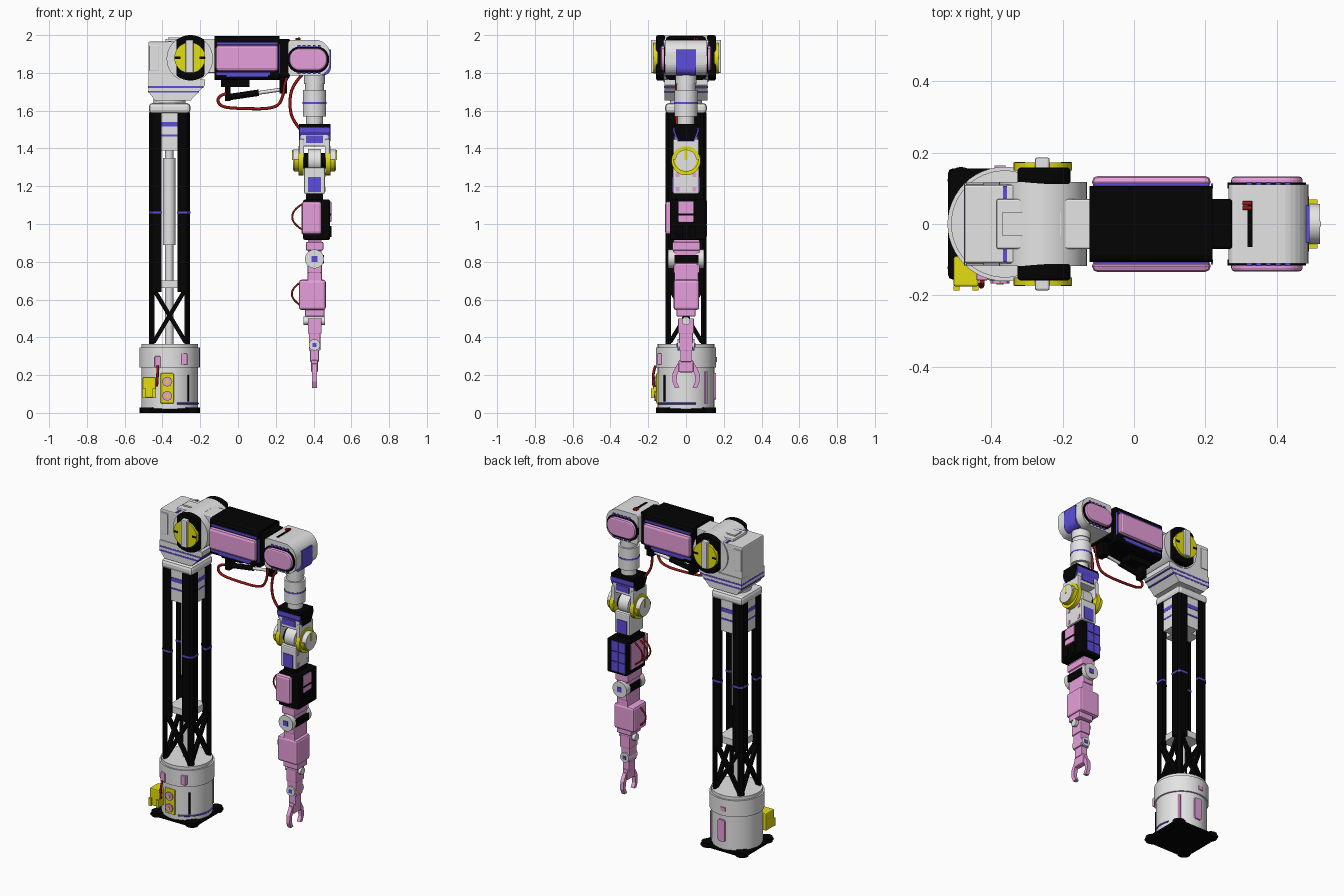
import bpy, bmesh, math
from mathutils import Vector

def material(name, *rgb):
    m = bpy.data.materials.new(name)
    m.diffuse_color = (*rgb, 1)
    return m

GREY, BLACK = material("light_grey", 0.78, 0.78, 0.78), material("black", 0.001, 0.001, 0.001)
PINK, YELLOW = material("pink", 0.83, 0.36, 0.74), material("yellow", 0.78, 0.74, 0.005)
BLUE, RED = material("blue", 0.11, 0.075, 0.70), material("red", 0.33, 0.008, 0.006)
CX, WX = -0.362, 0.405            # tower axis and hanging arm axis
SIDES, ENDS, FOUR = [(1, 0)], [(0, WX)], [(0, CX), (1, 0)]   # mirror planes (axis, position)
smooth = []

def finish(name, bm, mat, bevel, sym):
    for axis, c in sym:
        for v in [g for g in bmesh.ops.duplicate(bm, geom=bm.verts[:] + bm.edges[:] + bm.faces[:])["geom"]
                  if isinstance(g, bmesh.types.BMVert)]:
            v.co[axis] = 2 * c - v.co[axis]
    bmesh.ops.recalc_face_normals(bm, faces=bm.faces)
    me = bpy.data.meshes.new(name)
    bm.to_mesh(me)
    bm.free()
    me.materials.append(mat)
    ob = bpy.data.objects.new(name, me)
    bpy.context.collection.objects.link(ob)
    if bevel:
        b = ob.modifiers.new("bevel", 'BEVEL')
        b.width, b.segments, b.limit_method = bevel, 2, 'ANGLE'
    return ob

def prism(name, pts, axis, lo, hi, mat, bevel=0, sym=()):
    """Extrude a 2D outline along x (y,z), y (x,z) or z (x,y)."""
    put = {'x': lambda a, b, t: (t, a, b), 'y': lambda a, b, t: (a, t, b), 'z': lambda a, b, t: (a, b, t)}[axis]
    bm = bmesh.new()
    rings = [[bm.verts.new(put(a, b, t)) for a, b in pts] for t in (lo, hi)]
    for r in rings:
        bm.faces.new(r)
    for i in range(len(pts)):
        j = (i + 1) % len(pts)
        bm.faces.new((rings[0][i], rings[0][j], rings[1][j], rings[1][i]))
    return finish(name, bm, mat, bevel, sym)

def box(name, x0, x1, y0, y1, z0, z1, mat, bevel=0, sym=()):
    return prism(name, [(x0, y0), (x1, y0), (x1, y1), (x0, y1)], 'z', z0, z1, mat, bevel, sym)

def arc(ca, cb, r, a0, a1, n):
    return [(ca + r * math.cos(math.radians(a0 + (a1 - a0) * i / n)),
             cb + r * math.sin(math.radians(a0 + (a1 - a0) * i / n))) for i in range(n + 1)]

def cyl(name, axis, ca, cb, r, lo, hi, mat, n=32, sym=()):
    smooth.append(prism(name, arc(ca, cb, r, 0, 360, n)[:-1], axis, lo, hi, mat, 0, sym))

def rounded(x0, x1, z0, z1, bl, br, tr, tl, n=8):
    return (arc(x0 + bl, z0 + bl, bl, 180, 270, n) + arc(x1 - br, z0 + br, br, 270, 360, n)
            + arc(x1 - tr, z1 - tr, tr, 0, 90, n) + arc(x0 + tl, z1 - tl, tl, 90, 180, n))

def tube(name, pts, r, mat, spline='NURBS'):
    cu = bpy.data.curves.new(name, 'CURVE')
    cu.dimensions, cu.bevel_depth, cu.bevel_resolution, cu.use_fill_caps = '3D', r, 2, True
    s = cu.splines.new(spline)
    s.points.add(len(pts) - 1)
    for p, c in zip(s.points, pts):
        p.co = (*c, 1)
    if spline == 'NURBS':
        s.use_endpoint_u, s.order_u = True, 3
    cu.materials.append(mat)
    bpy.context.collection.objects.link(bpy.data.objects.new(name, cu))

# Base
box("base_plate", CX - .158, CX + .158, -.155, .155, 0, .022, BLACK, .012)
cyl("base_feet", 'z', CX + .122, .122, .038, 0, .028, BLACK, 16, FOUR)
for name, r, z0, z1 in (("drum", .15, .02, .25), ("collar", .16, .24, .345), ("collar_top", .15, .345, .365)):
    cyl("base_" + name, 'z', CX, 0, r, z0, z1, GREY, 48)
tube("base_stripe", [(x, y, .05) for x, y in arc(CX, 0, .151, -75, 20, 20)], .005, BLUE, 'POLY')
box("yellow_connector", -.505, -.435, -.175, -.09, .08, .19, YELLOW, .006)
for x in (-.505, -.452):
    box("connector_prong", x, x + .017, -.186, -.172, .08, .13, YELLOW)
box("valve_panel", -.41, -.34, -.158, -.13, .05, .21, YELLOW, .005)
for z in (.09, .165):
    cyl("valve", 'y', -.375, z, .027, -.166, -.15, PINK, 8)
    cyl("valve_core", 'y', -.375, z, .010, -.170, -.15, YELLOW, 8)
for x, z, y in ((-.425, .24, -.158), (-.284, .255, -.152)):
    box("collar_tag", x - .016, x + .016, y, y + .05, z, z + .06, PINK, .004)
tube("base_cable", [(-.425, -.16, .25), (-.425, -.182, .2), (-.43, -.17, .14)], .007, RED)
box("base_scale", -.268, -.26, -.118, -.08, .06, .20, BLACK)
cyl("base_side_strip", 'z', CX + .104, .104, .011, .05, .22, PINK, 8)
prism("base_back_tag", rounded(-.385, -.335, .07, .21, .012, .012, .012, .012, 3), 'y', .14, .158, PINK)
box("collar_back_tag", -.39, -.36, .15, .164, .27, .295, PINK)

# Tower of four posts with cross bracing
def post(name, inner, z0, z1, mat, g=0):
    h, c, t = .108 + g, .016, inner + .022
    pts = [(inner - g, h), (h - c, h), (h, h - c), (h, inner - g), (.085, inner - g), (inner - g, .085)]
    prism(name, [(CX + a, b) for a, b in pts], 'z', z0, z1, mat, 0, FOUR)

post("tower_posts", .042, .64, 1.59, BLACK)
post("tower_post_feet", .079, .36, .65, BLACK)
post("post_stripes", .042, 1.055, 1.067, BLUE, .002)
for x0, x1, y0, y1 in ((.074, .1, .08, .1),):
    slant = [(-x1, .37), (-x0, .37), (x1, .66), (x0, .66)]
    prism("brace_front_back", [(CX + a, z) for a, z in slant], 'y', y0, y1, BLACK, 0, FOUR)
    prism("brace_sides", slant, 'x', CX + y0, CX + y1, BLACK, 0, FOUR)
cyl("tower_rod", 'z', CX - .002, 0, .022, .36, 1.45, GREY, 20)
cyl("tower_sleeve", 'z', CX - .002, 0, .034, .89, 1.35, GREY, 20)
box("tower_shelf", CX - .08, CX + .08, -.08, .08, .66, .70, GREY)
for name, a, b in (("front", .042, .1), ("side", .1, .042)):
    box("tower_head_" + name, CX - a, CX + a, -b, b, 1.39, 1.60, GREY)
    for z0, z1 in ((1.464, 1.474), (1.515, 1.54)):
        box("head_stripe_" + name, CX - a - .001, CX + a + .001, -b - .003, b + .003, z0, z1, BLUE)
box("tower_cap", CX - .11, CX + .11, -.11, .11, 1.585, 1.64, GREY, .018)
cyl("turntable", 'z', CX, 0, .085, 1.63, 1.67, GREY)

# Shoulder
skirt = [(-.475, 1.70), (-.44, 1.655), (-.25, 1.655), (-.175, 1.735), (-.175, 1.765), (-.475, 1.765)]
prism("shoulder_skirt", skirt, 'y', -.115, .115, GREY)
for z, x1 in ((1.70, -.206), (1.726, -.182)):
    box("skirt_stripe", -.476, x1, -.1165, .1165, z - .005, z + .005, BLUE)
box("shoulder_block", -.475, -.20, -.11, .11, 1.76, 1.965, GREY, .006)
box("shoulder_ridge", -.385, -.12, -.07, .07, 1.80, 1.98, GREY, .006)
box("ridge_plate", -.37, -.205, -.032, .032, 1.975, 1.988, GREY)
cyl("shoulder_drum", 'y', -.255, 1.875, .123, -.118, .118, GREY, 40)
box("shoulder_vent", -.47, -.42, .108, .116, 1.81, 1.945, GREY, .003, SIDES)
box("ridge_stripe", -.367, -.355, .07, .107, 1.95, 1.969, BLUE, 0, SIDES)
prism("shoulder_brake", arc(-.252, 1.88, .12, 52, 128, 18) + arc(-.252, 1.88, .12, 232, 308, 18), 'y', .11, .158, BLACK, .008, SIDES)
cyl("shoulder_hub", 'y', -.255, 1.88, .082, .15, .172, YELLOW, 32, SIDES)
box("hub_bar", -.277, -.236, .15, .186, 1.80, 1.975, GREY, .006, SIDES)
for x in (-.32, -.19):
    box("hub_notch", x - .015, x + .015, .165, .174, 1.874, 1.886, BLACK, 0, SIDES)

# Upper arm
prism("upper_arm", rounded(-.107, .107, 1.762, 1.995, .02, .02, .02, .02, 2), 'x', -.125, .22, BLACK)
box("upper_arm_end", .21, .275, -.07, .07, 1.775, 1.98, BLACK, .008)
box("arm_panel", -.118, .215, .10, .135, 1.808, 1.948, PINK, .02, SIDES)
for x0, x1, z0, z1 in ((-.115, .17, 1.788, 1.802), (-.06, .16, 1.778, 1.79), (-.11, .21, 1.951, 1.962), (.216, .2215, 1.80, 1.95)):
    box("arm_stripe", x0, x1, .10, .113, z0, z1, BLUE, 0, SIDES)

# Support strut and cables below the arm
box("strut_mount", -.09, .06, -.04, .04, 1.725, 1.77, BLACK)
box("strut_bracket", -.07, -.04, -.03, .03, 1.65, 1.74, BLACK)
tube("strut_barrel", [(-.06, 0, 1.67), (.11, 0, 1.695)], .017, BLACK, 'POLY')
tube("strut_rod", [(.10, 0, 1.693), (.23, 0, 1.712)], .010, GREY, 'POLY')
box("strut_end", .22, .26, -.03, .03, 1.69, 1.78, BLACK)
tube("arm_cable", [(-.06, -.05, 1.69), (-.11, -.05, 1.68), (-.10, -.05, 1.62), (.02, -.05, 1.61), (.2, -.05, 1.61),
                   (.24, -.05, 1.67), (.25, -.05, 1.78), (.30, -.05, 1.82)], .008, RED)
tube("forearm_cable", [(.34, -.05, 1.79), (.29, -.05, 1.74), (.27, -.05, 1.64), (.29, -.05, 1.54), (.35, -.04, 1.48)], .008, RED)

# Elbow
prism("elbow_housing", rounded(.265, .488, 1.785, 1.975, .02, .07, .08, .02), 'y', -.11, .11, GREY)
prism("elbow_trim", rounded(.262, .482, 1.80, 1.94, *[.065] * 4), 'y', .10, .116, BLACK, 0, SIDES)
prism("elbow_panel", rounded(.272, .472, 1.812, 1.93, *[.056] * 4), 'y', .10, .133, PINK, .01, SIDES)
for i in range(5):
    for z in (1.798, 1.942):
        box("trim_dash", .315 + i * .027, .330 + i * .027, .10, .118, z - .005, z + .005, BLUE, 0, SIDES)
box("elbow_slot", .318, .332, -.065, .065, 1.96, 1.978, BLACK)
prism("elbow_end_plate", rounded(.45, .4915, 1.787, 1.925, .001, .04, .001, .001), 'y', -.052, .052, BLUE)
for y in (.045, .058):
    tube("elbow_wire", [(.305, y, 1.978), (.33, y, 1.982)], .006, RED, 'POLY')

# Forearm swivel
for r, z0, z1 in ((.055, 1.74, 1.80), (.050, 1.70, 1.74), (.062, 1.57, 1.71), (.045, 1.52, 1.57)):
    cyl("swivel", 'z', WX, 0, r, z0, z1, GREY)
cyl("swivel_stripe", 'z', WX, 0, .0635, 1.635, 1.645, BLUE)

# Yoke and wrist joint
box("yoke_cap", .322, .485, -.065, .065, 1.475, 1.53, BLACK, .01)
box("yoke_body", .33, .48, -.06, .06, 1.41, 1.478, GREY, .006)
box("yoke_panel", .36, .45, -.066, .066, 1.43, 1.468, BLUE)
prism("yoke_side", [(-.06, 1.53), (.06, 1.53), (.06, 1.49), (.04, 1.44), (-.04, 1.44), (-.06, 1.49)], 'x', .324, .489, BLACK)
prism("yoke_trim", [(-.068, 1.51), (.068, 1.51), (.068, 1.487), (.044, 1.437), (-.044, 1.437), (-.068, 1.487)], 'x', .326, .487, BLUE)
box("yoke_arms", .46, .486, -.068, .068, 1.34, 1.45, GREY, .006, ENDS)
cyl("wrist_rings", 'x', 0, 1.335, .077, .463, .49, YELLOW, 32, ENDS)
prism("wrist_lower_rings", arc(0, 1.345, .068, 180, 360, 16), 'x', .47, .514, YELLOW, 0, ENDS)
cyl("wrist_caps", 'x', 0, 1.338, .056, .48, .52, GREY, 32, ENDS)
box("wrist_marks", .51, .523, -.007, .007, 1.34, 1.393, YELLOW, 0, ENDS)
cyl("wrist_axle", 'x', 0, 1.335, .04, WX - .06, WX + .06, BLACK)
cyl("wrist_hub", 'x', 0, 1.335, .062, WX - .035, WX + .035, GREY)
box("wrist_block", .35, .46, -.07, .07, 1.16, 1.30, GREY, .008)
box("wrist_panel", .37, .44, -.074, .074, 1.17, 1.25, BLUE)
for z in (1.185, 1.26):
    box("wrist_dots", .455, .463, .035, .055, z - .012, z + .012, PINK, 0, SIDES)
box("wrist_base", .36, .45, -.05, .05, 1.12, 1.165, BLACK)

# Tool controller
box("controller_case", .345, .488, -.085, .108, .915, 1.13, BLACK, .01)
box("controller_front", .338, .443, -.11, -.07, .945, 1.12, PINK, .014)
box("controller_side", .337, .36, -.06, .07, .945, 1.11, PINK, .006)
box("controller_inner", .48, .494, -.04, .04, 1.01, 1.12, PINK, .004)
box("controller_keys", .485, .496, .015, .05, .93, .99, BLACK, 0, SIDES)
box("controller_bar", .485, .496, -.05, .05, 1.045, 1.055, BLACK)
for x in (.354, .404):
    for z in (.935, 1.0, 1.065):
        box("controller_back_panel", x, x + .047, .1, .112, z, z + .06, BLUE)
for y in (-.05, -.02, .03):
    tube("controller_wire", [(.35, y, 1.11), (.29, y, 1.08), (.285, y, 1.0), (.35, y, .965)], .005, RED)

# Middle joint and lower link
box("joint_neck", .37, .443, -.066, .072, .74, .92, PINK, .006)
box("joint_collar", .36, .452, -.072, .075, .86, .905, PINK, .006)
box("joint_strap", .36, .456, -.062, .066, .79, .835, BLACK)
cyl("joint_caps", 'y', WX, .815, .05, .055, .095, GREY, 32, SIDES)
box("joint_marks", .390, .420, .09, .099, .80, .83, BLUE, 0, SIDES)
box("joint_lower", .368, .445, -.062, .066, .69, .79, PINK, .006)
box("lower_link", .322, .465, -.066, .07, .545, .705, PINK, .014)
tube("link_wire", [(.33, .0, .69), (.285, 0, .66), (.285, 0, .6), (.33, 0, .57)], .005, RED)
box("link_foot", .355, .458, -.05, .05, .51, .55, PINK, .006)
cyl("link_roller", 'x', 0, .487, .022, .348, .46, GREY, 20)
box("tool_stem", .37, .442, -.042, .042, .42, .50, PINK, .004)
box("tool_wrist", .376, .436, -.036, .036, .33, .425, PINK, .004)
cyl("tool_pivot", 'y', WX, .36, .030, -.046, .046, GREY, 24)
box("pivot_mark", .394, .416, -.049, .049, .349, .371, BLUE)

# Gripper
box("gripper_palm", .382, .428, -.03, .03, .27, .34, PINK, .004)
box("gripper_mount", .386, .424, -.04, .04, .215, .28, PINK, .008)
finger = [(.01, .275), (.045, .26), (.07, .215), (.072, .165), (.058, .132), (.035, .135), (.05, .165), (.048, .20), (.035, .225), (.01, .235)]
prism("gripper_fingers", finger, 'x', .393, .417, PINK, 0, SIDES)

# Round parts get smooth sides with sharp rims
for ob in smooth:
    ob.select_set(True)
bpy.context.view_layer.objects.active = smooth[0]
bpy.ops.object.shade_smooth_by_angle(angle=math.radians(35))
